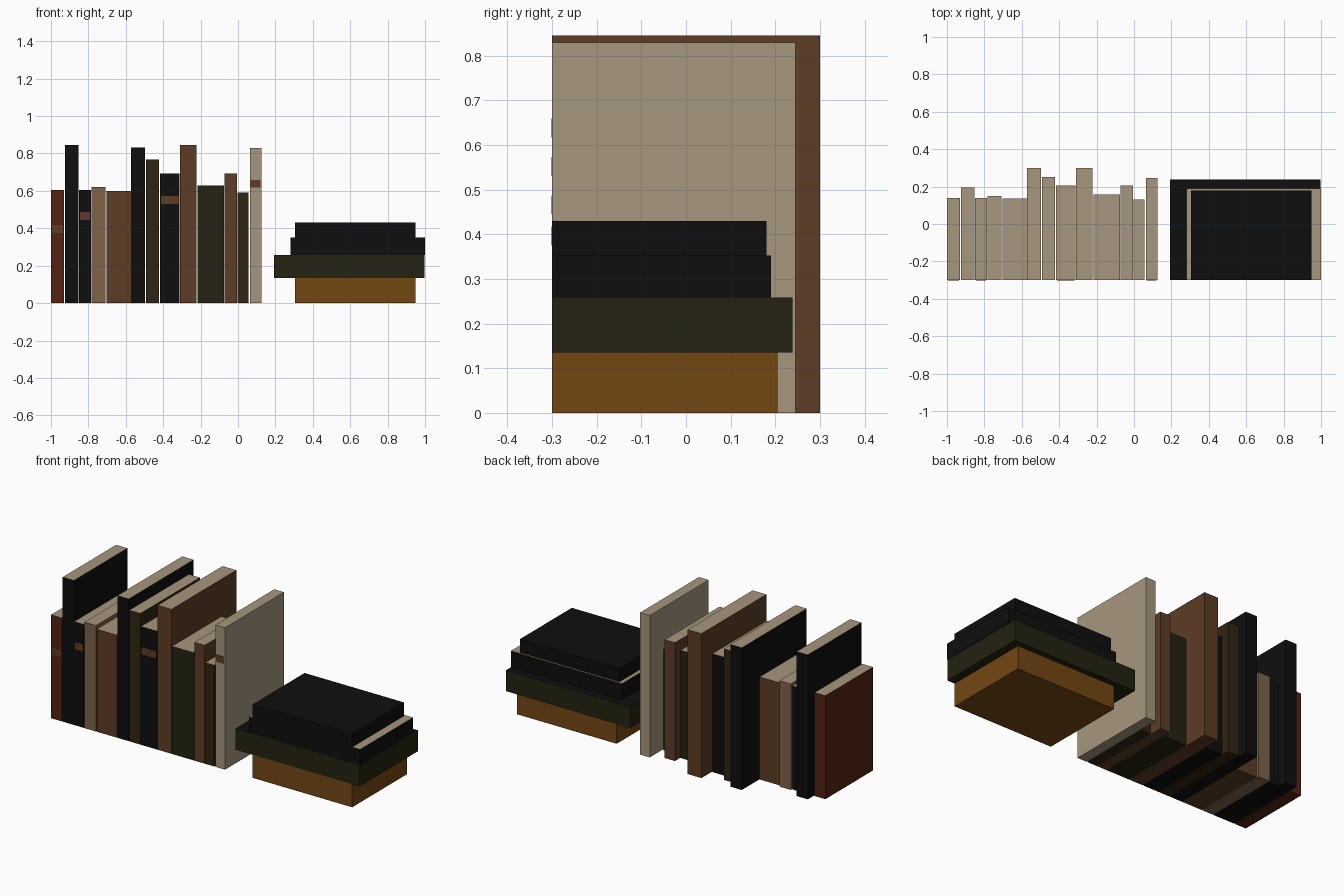
import bpy
import bmesh

cube = bpy.data.objects.get("Cube")
if cube:
    bpy.data.objects.remove(cube, do_unlink=True)


def material(name, r, g, b):
    mat = bpy.data.materials.new(name)
    mat.use_nodes = True
    mat.diffuse_color = (r, g, b, 1)
    mat.node_tree.nodes["Principled BSDF"].inputs["Base Color"].default_value = (r, g, b, 1)
    return mat


pages = material("parchment", .38, .31, .21)
red = material("rust red", .085, .016, .006)
black = material("near black", .0045, .0045, .005)
brown = material("leather brown", .11, .045, .018)
tan = material("dusty tan", .21, .125, .065)
umber = material("dark umber", .03, .018, .006)
green = material("dark olive green", .017, .016, .0055)
ochre = material("ochre", .175, .063, .006)

FRONT = -.3


def box(name, x0, x1, y0, y1, z0, z1, cover, top=None):
    """Box in the cover colour, with its upward face in the top colour."""
    bm = bmesh.new()
    bmesh.ops.create_cube(bm, size=1)
    for v in bm.verts:
        v.co.x = x1 if v.co.x > 0 else x0
        v.co.y = y1 if v.co.y > 0 else y0
        v.co.z = z1 if v.co.z > 0 else z0
    mesh = bpy.data.meshes.new(name)
    mesh.materials.append(cover)
    if top:
        mesh.materials.append(top)
        bm.normal_update()
        for f in bm.faces:
            f.material_index = int(f.normal.z > .5)
    bm.to_mesh(mesh)
    bm.free()
    obj = bpy.data.objects.new(name, mesh)
    bpy.context.collection.objects.link(obj)
    return obj


# Standing books: left edge, right edge, back, height, cover, band height
row = [
    (-1, -.93, .14, .605, red, .396),
    (-.925, -.852, .195, .845, black, None),
    (-.85, -.786, .14, .605, black, .466),
    (-.783, -.709, .15, .62, tan, None),
    (-.704, -.573, .137, .6, brown, None),
    (-.571, -.497, .3, .832, black, None),
    (-.493, -.422, .25, .767, umber, None),
    (-.418, -.314, .205, .692, black, .552),
    (-.31, -.221, .3, .845, brown, None),
    (-.217, -.075, .157, .63, green, None),
    (-.072, -.006, .205, .692, brown, None),
    (-.002, .056, .13, .592, umber, None),
    (.063, .126, .245, .83, pages, .638),
]
for i, (x0, x1, back, height, cover, band) in enumerate(row, 1):
    box(f"standing_book_{i}", x0, x1, FRONT, back, 0, height, cover, pages)
    # Spine label band
    if band:
        box(f"spine_band_{i}", x0 + .005, x1 - .005, FRONT - .001, FRONT + .002,
            band - .021, band + .021, brown)

# Flat stack: left edge, right edge, back, bottom, top, cover, upward face
stack = [
    (.305, .949, .205, 0, .135, ochre, ochre),
    (.193, .997, .238, .135, .258, green, black),
    (.281, 1, .19, .258, .352, black, pages),
    (.305, .949, .18, .352, .43, black, black),
]
for i, (x0, x1, back, z0, z1, cover, top) in enumerate(stack, 1):
    box(f"stacked_book_{i}", x0, x1, FRONT, back, z0, z1, cover, top)
